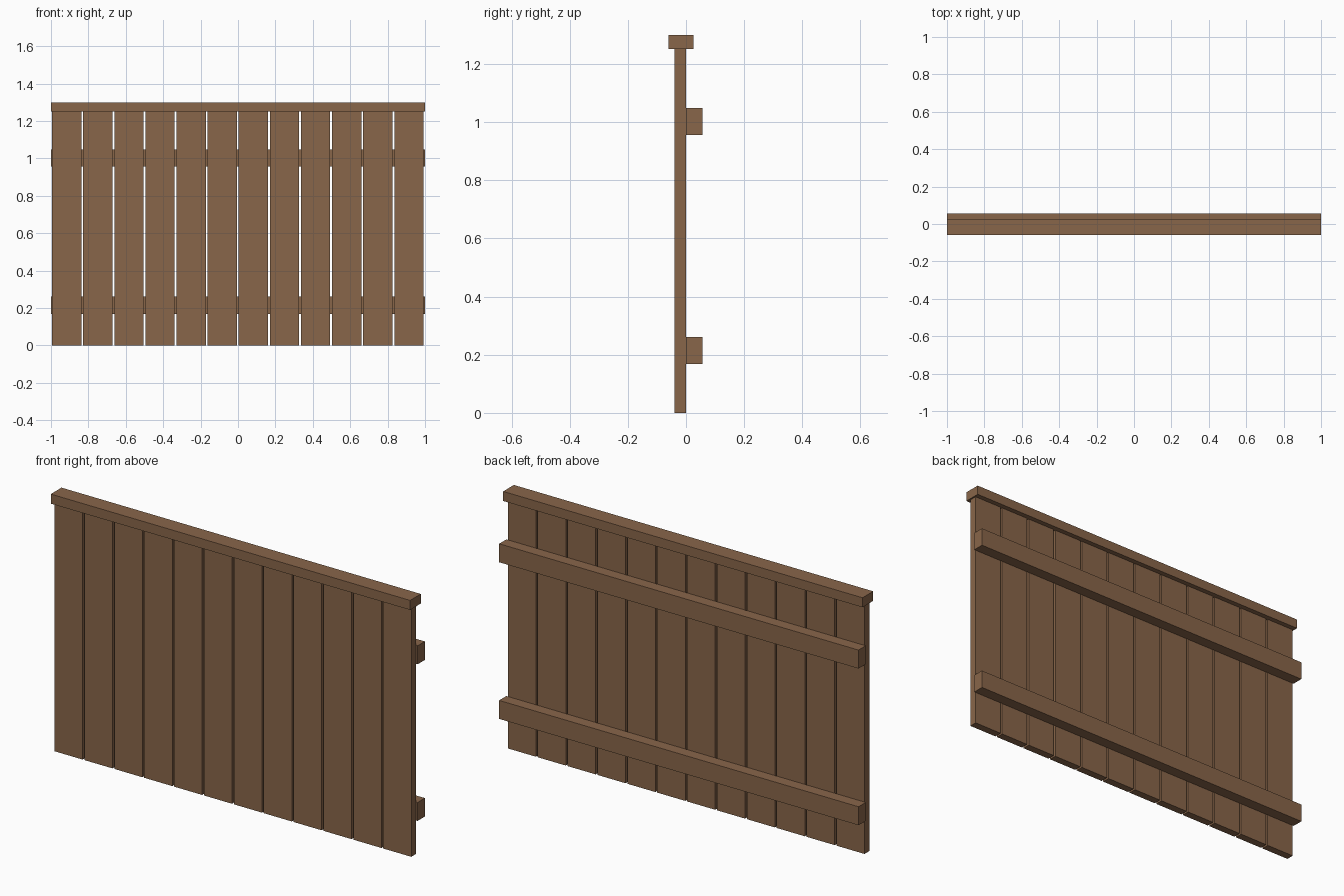
import bpy
import bmesh
from mathutils import Matrix, Vector

cube = bpy.data.objects.get("Cube")
if cube:
    bpy.data.objects.remove(cube, do_unlink=True)

# Single timber colour
wood = bpy.data.materials.new("brown_wood")
wood.use_nodes = True
colour = (0.25, 0.133, 0.068, 1)
wood.diffuse_color = colour
wood.node_tree.nodes["Principled BSDF"].inputs["Base Color"].default_value = colour


def box(name, low, high):
    """Add a flat-faced box spanning two opposite corners."""
    low, high = Vector(low), Vector(high)
    bm = bmesh.new()
    bmesh.ops.create_cube(bm, size=1, matrix=Matrix.Diagonal((*(high - low), 1)))
    mesh = bpy.data.meshes.new(name)
    bm.to_mesh(mesh)
    bm.free()
    mesh.materials.append(wood)
    obj = bpy.data.objects.new(name, mesh)
    obj.location = (low + high) / 2
    bpy.context.collection.objects.link(obj)
    return obj


# Upright planks with narrow gaps
COUNT, PITCH, GAP = 12, 0.1663, 0.01
first = -(COUNT * PITCH - GAP) / 2 - 0.001
for i in range(COUNT):
    x = first + i * PITCH
    box(f"plank_{i + 1}", (x, -0.039, 0), (x + PITCH - GAP, 0, 1.252))

# Horizontal rails behind the planks
for name, z in (("lower_rail", 0.168), ("upper_rail", 0.956)):
    box(name, (-1, 0, z), (1, 0.057, z + 0.093))

# Capping board along the top
box("top_cap", (-1, -0.06, 1.252), (1, 0.025, 1.3))
